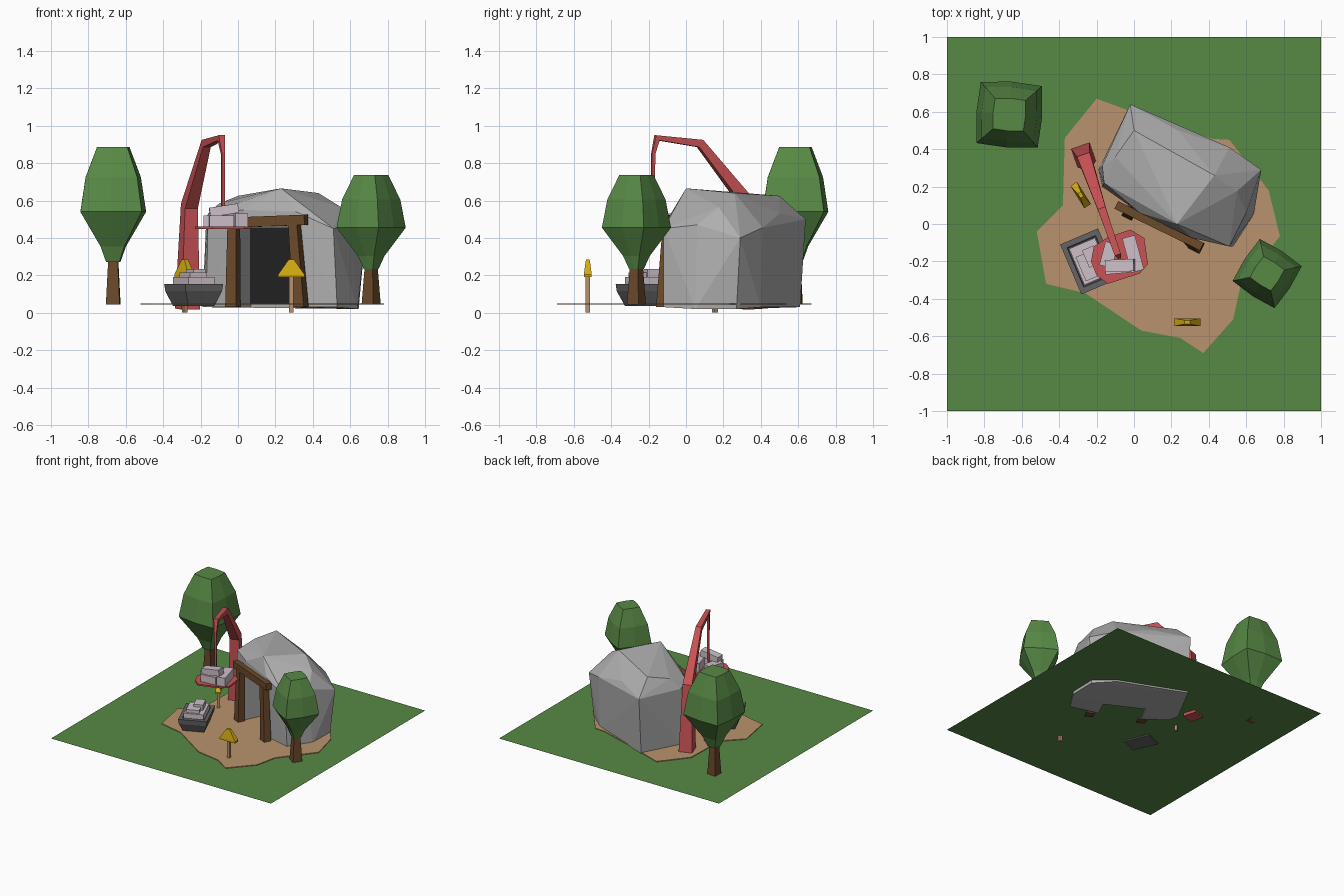
import bpy, bmesh, math
from mathutils import Vector, Matrix

if "Cube" in bpy.data.objects:
    bpy.data.objects.remove(bpy.data.objects["Cube"])

def material(name, rgb):
    m = bpy.data.materials.new(name)
    m.diffuse_color = (*rgb, 1)
    m.use_nodes = True
    m.node_tree.nodes["Principled BSDF"].inputs["Base Color"].default_value = m.diffuse_color
    return m

GREEN = material("leaf green", (.095, .25, .06))
DIRT = material("dirt tan", (.49, .29, .155))
ROCK = material("rock grey", (.43, .43, .43))
IRON = material("iron grey", (.13, .13, .135))
RED = material("crane red", (.58, .085, .09))
STONE = material("pale stone", (.62, .53, .59))
YELLOW = material("sign yellow", (.66, .41, .006))
WOOD = material("wood brown", (.15, .068, .024))
BLACK = material("cave black", (.016, .016, .016))

def finish(name, bm, mat):
    bmesh.ops.recalc_face_normals(bm, faces=bm.faces)
    me = bpy.data.meshes.new(name)
    bm.to_mesh(me)
    bm.free()
    me.materials.append(mat)
    ob = bpy.data.objects.new(name, me)
    bpy.context.collection.objects.link(ob)
    return ob

def loft(name, rings, mat):
    """Skin a stack of equal-length rings and cap both ends."""
    bm = bmesh.new()
    vs = [[bm.verts.new(p) for p in r] for r in rings]
    n = len(vs[0])
    for a, b in zip(vs, vs[1:]):
        for i in range(n):
            j = (i + 1) % n
            bm.faces.new((a[i], a[j], b[j], b[i]))
    bm.faces.new(vs[0][::-1])
    bm.faces.new(vs[-1])
    return finish(name, bm, mat)

def rect(x, y, z, hx, hy, rot=0):
    c, s = math.cos(math.radians(rot)), math.sin(math.radians(rot))
    return [(x + a * hx * c - b * hy * s, y + a * hx * s + b * hy * c, z)
            for a, b in ((-1, -1), (1, -1), (1, 1), (-1, 1))]

def box(name, loc, size, mat, rot=0, tilt=0):
    bm = bmesh.new()
    bmesh.ops.create_cube(bm, size=1)
    m = (Matrix.Translation(loc) @ Matrix.Rotation(math.radians(rot), 4, 'Z')
         @ Matrix.Rotation(math.radians(tilt), 4, 'Y') @ Matrix.Diagonal((*size, 1)))
    bmesh.ops.transform(bm, matrix=m, verts=bm.verts)
    return finish(name, bm, mat)

# grass square and dirt patch
bm = bmesh.new()
bm.faces.new([bm.verts.new(p) for p in rect(0, 0, .043, 1, 1)])
finish("grass", bm, GREEN)
patch = [(-.20, .67), (-.37, .46), (-.38, .10), (-.52, -.04), (-.47, -.32), (-.26, -.37),
         (.04, -.57), (.25, -.61), (.37, -.69), (.53, -.51), (.57, -.33), (.78, -.065),
         (.72, .18), (.51, .45), (.42, .455), (.1, .56)]
loft("dirt_patch", [[(x, y, z) for x, y in patch] for z in (.044, .05)], DIRT)

# cave rock: faceted hull with a recessed entrance
pts = [(-.19, .29, .03), (-.02, .61, .03), (.5, .4, .03), (.645, .27, .02), (.64, .05, .02),
       (.53, -.12, .03), (.31, -.06, .03), (.0, .08, .03), (-.17, .2, .03),
       (-.16, .22, .53), (-.17, .31, .5), (-.02, .64, .5), (.235, .5, .53), (.51, .41, .455),
       (.68, .29, .40), (.6, .06, .47), (.51, -.12, .45), (.31, -.075, .54), (.03, .06, .55),
       (.23, .0, .665), (.43, .26, .64), (.55, .175, .565), (.0, .5, .625), (-.1, .36, .585)]
bm = bmesh.new()
for p in pts:
    bm.verts.new(p)
res = bmesh.ops.convex_hull(bm, input=bm.verts)
loose = [v for v in bm.verts if not v.link_faces]
bmesh.ops.delete(bm, geom=loose, context='VERTS')
rock = finish("cave_rock", bm, ROCK)

U, N = Vector((.9, -.44, 0)), Vector((.44, .9, 0))   # along and into the entrance
MID = Vector((.135, -.01, 0))
ROT = -26
def at(s, d, z):
    return MID + U * s + N * d + Vector((0, 0, z))

cutter = box("entrance_cutter", at(.005, .04, .18), (.33, .28, .56), ROCK, ROT)
cutter.hide_render = True
mod = rock.modifiers.new("entrance", 'BOOLEAN')
mod.operation, mod.solver, mod.object = 'DIFFERENCE', 'EXACT', cutter
bpy.context.view_layer.objects.active = rock
bpy.ops.object.modifier_apply(modifier=mod.name)
bpy.data.objects.remove(cutter)
box("cave_darkness", at(.005, .174, .25), (.326, .008, .41), BLACK, ROT)

# timber entrance frame
def post(name, top, bottom):
    loft(name, [rect(*at(bottom, -.01, .03).xy, .03, .032, .03, ROT),
                rect(*at(top, 0, 0).xy, .475, .026, .024, ROT)], WOOD)
post("left_post", -.175, -.175)
post("right_post", .185, .228)
box("beam", at(0, 0, .488), (.51, .045, .055), WOOD, ROT, -2)

# crane: one tapering square arm ending in a rope
C = Vector((.944, .329, 0))
path = [(-.27, .37, .02, .053), (-.26, .34, .57, .036), (-.17, .075, .905, .022),
        (-.09, -.155, .935, .017), (-.08, -.175, .85, .009), (-.08, -.178, .455, .007)]
P = [Vector(p[:3]) for p in path]
rings = []
for i, p in enumerate(P):
    t = Vector()
    if i:
        t += (p - P[i - 1]).normalized()
    if i < len(P) - 1:
        t += (P[i + 1] - p).normalized()
    m, w = t.normalized().cross(C), path[i][3]
    rings.append([p + C * a * w + m * b * w for a, b in ((-1, -1), (1, -1), (1, 1), (-1, 1))])
loft("crane_arm", rings, RED)

# hanging tray with stones
tray = [(-.215, -.12), (-.14, -.07), (-.02, -.03), (.055, -.075), (.075, -.215),
        (.03, -.265), (-.14, -.32), (-.2, -.275), (-.23, -.2)]
loft("crane_tray", [[(x, y, z) for x, y in tray] for z in (.448, .46)], RED)
for i, (loc, size, rot, tilt) in enumerate([
        ((-.135, -.165, .49), (.07, .13, .06), -15, 0),
        ((-.005, -.16, .495), (.07, .19, .07), 15, 0),
        ((-.09, -.235, .49), (.13, .06, .06), 5, 0),
        ((-.075, -.222, .548), (.155, .065, .05), 2, -9)]):
    box(f"tray_stone_{i}", loc, size, STONE, rot, tilt)

# loaded cart
cx, cy = -.237, -.2
loft("cart", [rect(cx, cy, z, a, b, 23) for z, a, b in
              ((.035, .075, .105), (.115, .105, .14), (.155, .11, .145),
               (.155, .083, .115), (.14, .08, .11))], IRON)
for i, (x, y, z, sx, sy, sz) in enumerate([
        (0, 0, .16, .15, .21, .06), (-.01, -.02, .195, .1, .14, .04), (.02, .02, .21, .07, .1, .05)]):
    q = Matrix.Rotation(math.radians(23), 3, 'Z') @ Vector((x, y, 0))
    box(f"cart_stone_{i}", (cx + q.x, cy + q.y, z), (sx, sy, sz), STONE, 23)

# warning signs
def sign(tag, x, y, rot):
    loft(tag + "_sign_post", [rect(x, y, z, .011, .011, rot) for z in (0, .2)], DIRT)
    loft(tag + "_sign_plate", [rect(x, y, .19, .07, .021, rot), rect(x, y, .205, .07, .021, rot),
                               rect(x, y, .285, .014, .01, rot)], YELLOW)
sign("front", .285, -.525, 0)
sign("rear", -.285, .155, -58)

# trees: squarish eight-point crowns on tapered trunks
def tree(tag, x, y, z0, k, rot):
    loft(tag + "_trunk", [rect(x, y, .043, .037, .037, rot),
                          rect(x, y, z0 + .08 * k, .022, .022, rot)], WOOD)
    rings = []
    for h, r in ((0, .05), (.085, .09), (.27, .232), (.455, .195), (.615, .115)):
        ring = []
        for i in range(8):
            a = math.radians(rot + 45 + 45 * i)
            rr = r * k * (.76 if i % 2 else 1)
            ring.append((x + rr * math.cos(a), y + rr * math.sin(a), z0 + h * k))
        rings.append(ring)
    loft(tag + "_crown", rings, GREEN)
tree("left_tree", -.667, .585, .27, 1, -4)
tree("right_tree", .712, -.265, .235, .815, -33)
